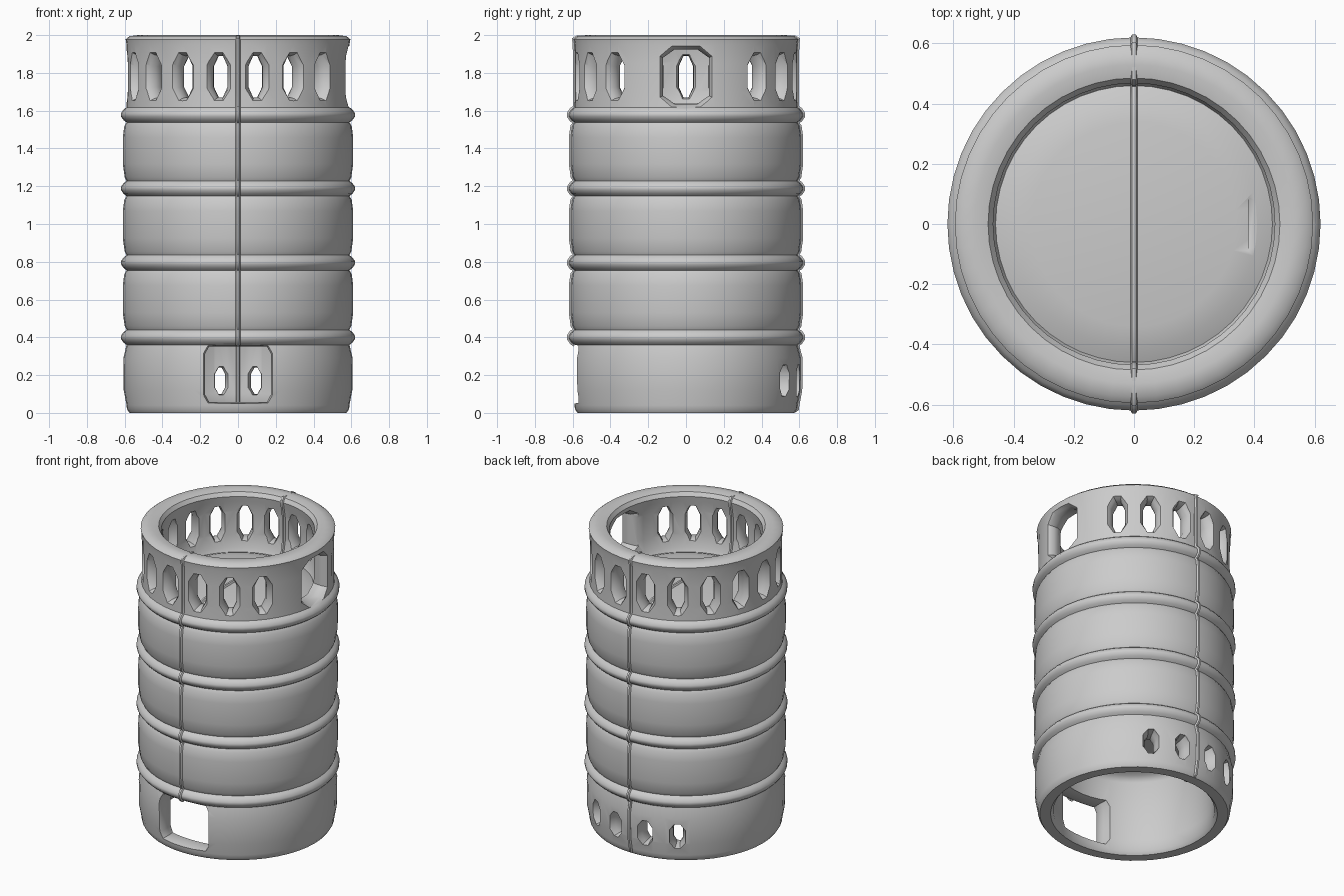
import bpy, bmesh
from math import pi, radians
from mathutils import Matrix, Vector

if "Cube" in bpy.data.objects:
    bpy.data.objects.remove(bpy.data.objects["Cube"], do_unlink=True)

metal = bpy.data.materials.new("brushed grey metal")
metal.use_nodes = True
GREY = (0.6, 0.6, 0.6, 1)
metal.diffuse_color = GREY
metal.node_tree.nodes["Principled BSDF"].inputs["Base Color"].default_value = GREY


def add_object(name, bm):
    mesh = bpy.data.meshes.new(name)
    bmesh.ops.recalc_face_normals(bm, faces=bm.faces)
    bm.to_mesh(mesh)
    bm.free()
    obj = bpy.data.objects.new(name, mesh)
    bpy.context.collection.objects.link(obj)
    mesh.materials.append(metal)
    return obj


def select_only(obj):
    bpy.ops.object.select_all(action='DESELECT')
    obj.select_set(True)
    bpy.context.view_layer.objects.active = obj


# Profile, from the recessed lid over the rim and down to the hollow foot
HOOPS = (1.578, 1.188, 0.795, 0.4)


def hoop(z):
    return [(0.59, z + 0.04), (0.606, z + 0.028), (0.62, z + 0.008),
            (0.62, z - 0.008), (0.606, z - 0.028), (0.59, z - 0.04)]


lid = [(0, 1.63), (0.34, 1.628), (0.41, 1.615), (0.46, 1.595)]
rim = [(0.472, 1.62), (0.488, 1.7), (0.488, 1.86), (0.475, 1.93), (0.468, 1.965),
       (0.485, 1.99), (0.53, 2.0), (0.575, 1.994), (0.595, 1.978), (0.59, 1.95)]
collar = [(0.587, 1.85), (0.587, 1.7)]
outside = []
for i, z in enumerate(HOOPS):
    outside += hoop(z)
    if z != HOOPS[-1]:
        low = HOOPS[i + 1]
        outside += [(0.602, z - 0.06), (0.61, z - 0.12), (0.61, low + 0.13), (0.6, low + 0.06)]
foot = [(0.607, 0.29), (0.605, 0.12), (0.59, 0.04), (0.588, 0.02), (0.575, 0),
        (0.51, 0), (0.493, 0.02), (0.488, 0.1), (0.488, 0.5)]
underside = [(0.46, 0.535), (0.38, 0.55), (0, 0.555)]
visible = lid + rim + collar + outside + foot

# Keg body, turned from the profile
bm = bmesh.new()
verts = [bm.verts.new((r, 0, z)) for r, z in visible + underside]
edges = [bm.edges.new(pair) for pair in zip(verts, verts[1:])]
bmesh.ops.spin(bm, geom=verts + edges, cent=(0, 0, 0), axis=(0, 0, 1),
               angle=2 * pi, steps=48)
bmesh.ops.remove_doubles(bm, verts=bm.verts, dist=0.0005)
body = add_object("keg_body", bm)


# Openings: eight-sided tunnels that flare on both sides of the wall
def tunnel(bm, azimuth, z, half_w, half_h, flare, corner=(0.35, 0.5)):
    cx, cy = corner
    quarter = [(1, cy), (cx, 1), (-cx, 1), (-1, cy)]
    outline = quarter + [(-a, -b) for a, b in quarter]
    turn = Matrix.Rotation(radians(azimuth), 4, 'Z')
    loops = []
    for r, grow in ((0.38, 1.4), (0.465, 0.9), (0.5, 0.2), (0.535, 0.1), (0.565, 0.5),
                    (0.59, 1.2), (0.68, 2.4)):
        g = grow * flare
        loops.append([bm.verts.new(turn @ Vector((a * (half_w + g), -r,
                                                  z + b * (half_h + g * 0.6))))
                      for a, b in outline])
    for one, two in zip(loops, loops[1:]):
        for k in range(8):
            n = (k + 1) % 8
            bm.faces.new((one[k], one[n], two[n], two[k]))
    bm.faces.new(loops[0])
    bm.faces.new(loops[-1])


bm = bmesh.new()
for azimuth in range(10, 360, 20):
    if abs(azimuth - 90) > 30:                      # vents around the collar
        tunnel(bm, azimuth, 1.78, 0.035, 0.108, 0.028)
tunnel(bm, 90, 1.78, 0.118, 0.142, 0.03, (0.5, 0.7))    # hand hole
for turn in (-30, -10.5, 10.5, 30):                 # drain holes at the back
    tunnel(bm, 180 + turn, 0.17, 0.028, 0.07, 0.016)
tunnel(bm, 0, 0.205, 0.172, 0.146, 0.014, (0.88, 0.75))  # front access opening
cutter = add_object("opening_cutter", bm)
cutter.hide_render = True

cut = body.modifiers.new("openings", 'BOOLEAN')
cut.operation = 'DIFFERENCE'
cut.solver = 'EXACT'
cut.object = cutter
select_only(body)
bpy.ops.object.modifier_apply(modifier=cut.name)
bpy.data.objects.remove(cutter, do_unlink=True)
bpy.ops.object.shade_smooth_by_angle(angle=radians(42))


# Weld seam, a thin bead that follows the profile at front and back
def seam(name, side, path):
    curve = bpy.data.curves.new(name, 'CURVE')
    curve.dimensions = '3D'
    curve.bevel_depth = 0.012
    curve.bevel_resolution = 1
    curve.use_fill_caps = True
    line = curve.splines.new('POLY')
    line.points.add(len(path) - 1)
    for point, (r, z) in zip(line.points, path):
        point.co = (0, side * r, min(max(z, 0.012), 1.988), 1)
    obj = bpy.data.objects.new(name, curve)
    bpy.context.collection.objects.link(obj)
    curve.materials.append(metal)
    select_only(obj)
    bpy.ops.object.convert(target='MESH')
    bpy.ops.object.shade_smooth_by_angle(angle=radians(50))


seam("back_seam", 1, visible)
seam("front_seam", -1, lid + rim + collar + outside)
